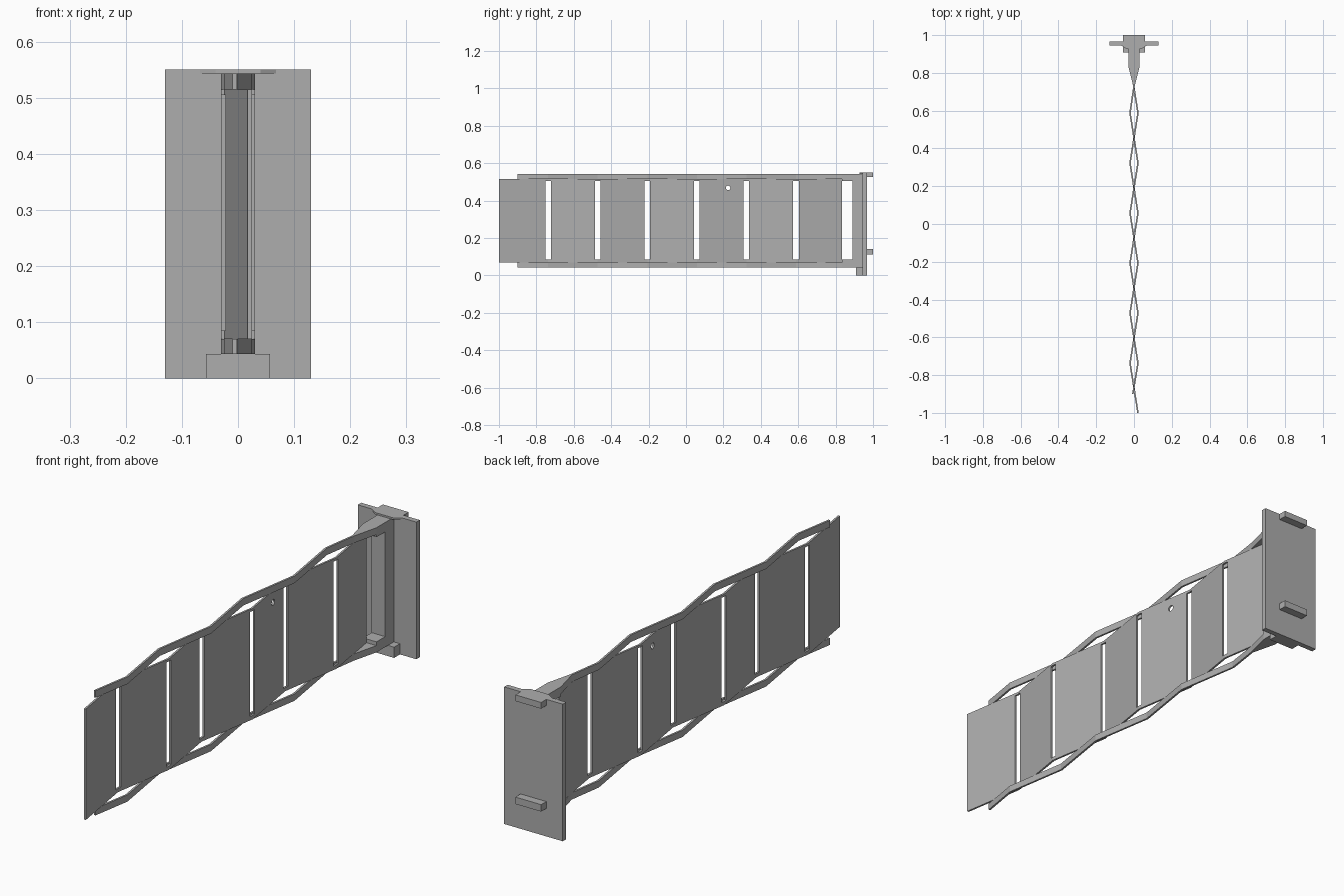
import bpy
import bmesh
from mathutils import Matrix

old = bpy.data.objects.get("Cube")
if old:
    bpy.data.objects.remove(old, do_unlink=True)

grey = bpy.data.materials.new("plain grey")
grey.use_nodes = True
colour = (0.42, 0.42, 0.42, 1)
grey.diffuse_color = colour
grey.node_tree.nodes["Principled BSDF"].inputs["Base Color"].default_value = colour


def finish(name, bm):
    bmesh.ops.recalc_face_normals(bm, faces=bm.faces)
    mesh = bpy.data.meshes.new(name)
    bm.to_mesh(mesh)
    bm.free()
    mesh.materials.append(grey)
    obj = bpy.data.objects.new(name, mesh)
    bpy.context.collection.objects.link(obj)
    return obj


def prism(name, outline, z0, z1):
    """Extrude an (x, y) outline from z0 up to z1."""
    bm = bmesh.new()
    face = bm.faces.new([bm.verts.new((x, y, z0)) for x, y in outline])
    top = bmesh.ops.extrude_face_region(bm, geom=[face])["geom"]
    verts = [v for v in top if isinstance(v, bmesh.types.BMVert)]
    bmesh.ops.translate(bm, verts=verts, vec=(0, 0, z1 - z0))
    return finish(name, bm)


def box(name, half_x, y0, y1, z0, z1):
    return prism(name, [(-half_x, y0), (half_x, y0), (half_x, y1), (-half_x, y1)], z0, z1)


def ribbon(name, path, z0, z1, half=0.004):
    outline = [(x - half, y) for x, y in path] + [(x + half, y) for x, y in reversed(path)]
    return prism(name, outline, z0, z1)


def cut(target, cutter):
    mod = target.modifiers.new("opening", 'BOOLEAN')
    mod.operation = 'DIFFERENCE'
    mod.solver = 'EXACT'
    mod.object = cutter
    bpy.context.view_layer.objects.active = target
    bpy.ops.object.modifier_apply(modifier=mod.name)
    bpy.data.objects.remove(cutter, do_unlink=True)


# Folds repeat along the length; the rails fold opposite to the plate
STEP, FIRST, SWING = 0.265, -0.737, 0.021
folds = [FIRST + STEP * i for i in range(6)]
zigzag = [(SWING if i % 2 else -SWING, y) for i, y in enumerate(folds)]

# Folded plate with a slot at every fold and one small hole
plate = ribbon("folded_plate", [(SWING, -1)] + zigzag + [(-0.018, 0.835)], 0.07, 0.515)
for y in folds:
    cut(plate, box("slot_cutter", 0.1, y - 0.015, y + 0.015, 0.085, 0.505))
bm = bmesh.new()
bmesh.ops.create_cone(bm, cap_ends=True, segments=16, radius1=0.012, radius2=0.012, depth=0.2,
                      matrix=Matrix.Translation((0, 0.225, 0.468)) @ Matrix.Rotation(1.5708, 4, 'Y'))
cut(plate, finish("hole_cutter", bm))

# Upper and lower rails, each ending in a flared wedge
rail_path = [(-0.006, -0.9)] + [(-x, y) for x, y in zigzag] + [(0, 0.73), (0, 0.78)]
wedge = [(-0.004, 0.73), (0.004, 0.73), (0.03, 0.835), (0.03, 0.945), (-0.03, 0.945), (-0.03, 0.835)]
for side, z0, z1 in (("lower", 0.043, 0.07), ("upper", 0.515, 0.543)):
    ribbon(side + "_rail", rail_path, z0, z1)
    prism(side + "_wedge", wedge, z0, z1)

# End frame around the open window
box("frame_post", 0.03, 0.89, 0.945, 0.07, 0.515)
box("lower_frame_ledge", 0.03, 0.835, 0.89, 0.07, 0.085)
box("upper_frame_ledge", 0.03, 0.835, 0.89, 0.505, 0.515)

# Mounting plate with foot block, top lip and rear tabs
box("mounting_plate", 0.13, 0.945, 0.967, 0, 0.55)
box("foot_block", 0.057, 0.908, 0.945, 0, 0.043)
prism("top_lip", [(-0.068, 0.945), (-0.04, 0.927), (0.04, 0.927), (0.068, 0.945)], 0.543, 0.55)
for side, z0, z1 in (("lower", 0.112, 0.14), ("upper", 0.525, 0.55)):
    box(side + "_rear_tab", 0.057, 0.967, 1, z0, z1)
